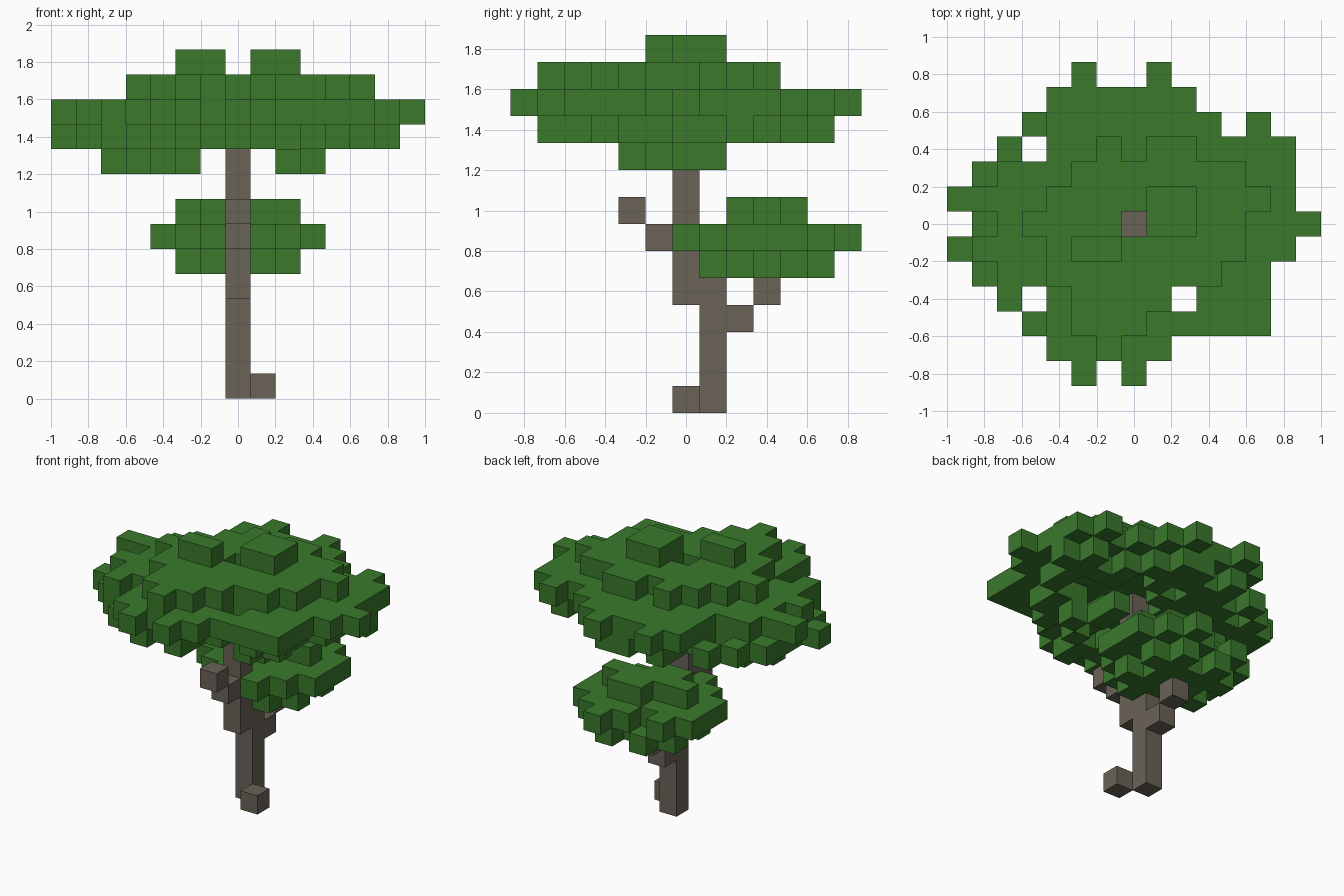
import bpy
import bmesh
from mathutils import Vector

CELL = 2 / 15  # edge of one block

cube = bpy.data.objects.get("Cube")
if cube:
    bpy.data.objects.remove(cube, do_unlink=True)


def material(name, rgb):
    mat = bpy.data.materials.new(name)
    mat.use_nodes = True
    color = (*rgb, 1)
    mat.diffuse_color = color
    mat.node_tree.nodes["Principled BSDF"].inputs["Base Color"].default_value = color
    return mat


def layer(z, top_y, rows):
    """Cells of one floor plan; rows run from back to front, centred on x."""
    return {(i - len(row) // 2, top_y - j, z)
            for j, row in enumerate(rows)
            for i, mark in enumerate(row) if mark == "#"}


def build_blocks(name, cells, mat):
    """Join blocks into one shell that keeps only the outer faces."""
    bm = bmesh.new()
    for cell in sorted(cells):
        center = Vector(cell)
        for axis in range(3):
            for sign in (-1, 1):
                n = Vector((0, 0, 0))
                n[axis] = sign
                if tuple(int(v) for v in center + n) in cells:
                    continue
                u = Vector((n.y, n.z, n.x))
                v = n.cross(u)
                corners = [center + (n + a * u + b * v) / 2
                           for a, b in ((-1, -1), (1, -1), (1, 1), (-1, 1))]
                bm.faces.new([bm.verts.new((c + Vector((0, 0, 0.5))) * CELL)
                              for c in corners])
    bmesh.ops.remove_doubles(bm, verts=bm.verts[:], dist=CELL / 100)
    mesh = bpy.data.meshes.new(name)
    bm.to_mesh(mesh)
    bm.free()
    mesh.materials.append(mat)
    obj = bpy.data.objects.new(name, mesh)
    bpy.context.collection.objects.link(obj)


leaf = material("leaf green", (0.041, 0.19, 0.024))
bark = material("bark brown", (0.142, 0.122, 0.093))

# Trunk, stepping forward once, with a root and two branch stubs
trunk = {(0, 1, z) for z in range(5)} | {(0, 0, z) for z in range(4, 12)}
root = {(1, 0, 0)}
front_branch = {(0, -1, 6), (0, -2, 7)}
back_branch = {(0, 2, 3), (0, 3, 4)}
wood = trunk | root | front_branch | back_branch
build_blocks("trunk", wood, bark)

# Small leaf cluster on the back branch
lower = layer(5, 5, [
    ".#.#.",
    "#####",
    ".###.",
    "#####",
    ".#.#."])
lower |= layer(6, 6, [
    "....#..",
    ".#.###.",
    "#######",
    "#######",
    "#######",
    ".#####.",
    "..#.#.."])
lower |= layer(7, 4, [
    "..##.",
    "#####",
    ".##.."])
build_blocks("lower_leaves", lower - wood, leaf)

# Wide crown, from the hanging clumps up to the top bumps
crown = layer(9, 1, [
    "...#.....#.....",
    "..###....#.....",
    "...###....#....",
    "....#....#....."])
crown |= layer(10, 5, [
    ".....#.##......",
    "...#.#####.....",
    "..#.###.#.#.#..",
    ".#######..####.",
    ".######.....#..",
    ".######.....#..",
    "#########.##...",
    ".#.####.#.##...",
    "..#.###.#.#....",
    "...#.###.......",
    ".....#.#......."])
crown |= layer(11, 6, [
    ".....#..#......",
    "....######.....",
    "....#######.#..",
    "....##########.",
    "..############.",
    "##############.",
    "..#############",
    ".#############.",
    "..###########..",
    "..#.#####.###..",
    "....#########..",
    "....#####......",
    ".....#.#......."])
crown |= layer(12, 3, [
    "......#.##.....",
    ".....#######...",
    "....#########..",
    "...####.####...",
    "....########...",
    "....#######....",
    ".....####......",
    ".....###.......",
    "......#........"])
crown |= layer(13, 1, [
    "...##",
    "...##",
    "##..."])
build_blocks("crown_leaves", crown - wood, leaf)
